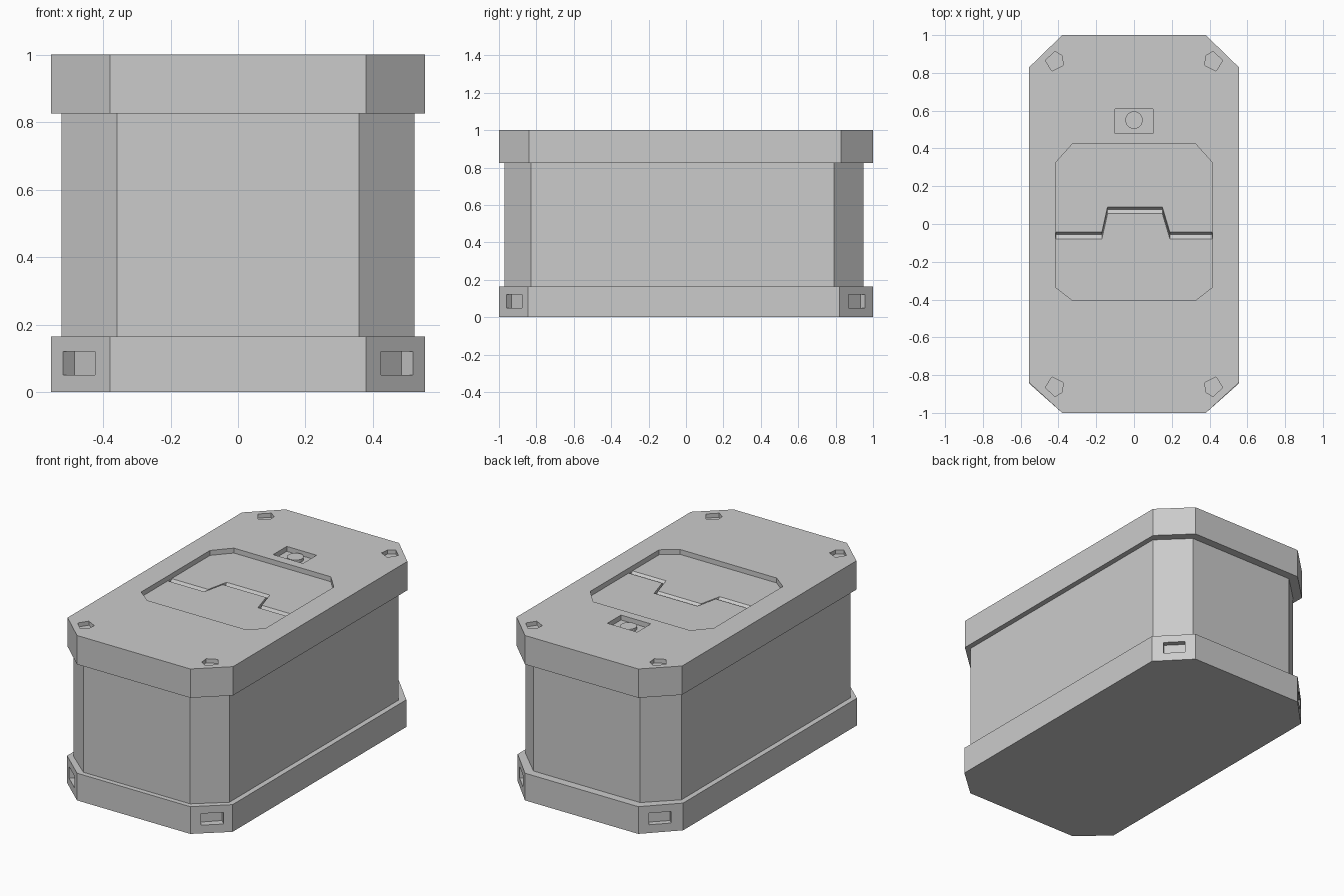
import bpy, bmesh, math
from mathutils import Matrix

if "Cube" in bpy.data.objects:
    bpy.data.objects.remove(bpy.data.objects["Cube"])


def octagon(x, y0, y1, cx, cy0, cy1):
    """Chamfered rectangle: half width, y limits, chamfer in x, chamfer in y at each end."""
    return [(-x + cx, y0), (x - cx, y0), (x, y0 + cy0), (x, y1 - cy1),
            (x - cx, y1), (-x + cx, y1), (-x, y1 - cy1), (-x, y0 + cy0)]


def add_mesh(name, bm):
    bmesh.ops.recalc_face_normals(bm, faces=bm.faces)
    mesh = bpy.data.meshes.new(name)
    bm.to_mesh(mesh)
    bm.free()
    obj = bpy.data.objects.new(name, mesh)
    bpy.context.collection.objects.link(obj)
    return obj


def prism(name, points, z0, z1):
    bm = bmesh.new()
    face = bm.faces.new([bm.verts.new((x, y, z0)) for x, y in points])
    top = bmesh.ops.extrude_face_region(bm, geom=[face])["geom"]
    bmesh.ops.translate(bm, vec=(0, 0, z1 - z0),
                        verts=[v for v in top if isinstance(v, bmesh.types.BMVert)])
    return add_mesh(name, bm)


def cut(target, cutter):
    cutter.hide_render = True
    mod = target.modifiers.new("cut", "BOOLEAN")
    mod.operation = "DIFFERENCE"
    mod.solver = "EXACT"
    mod.object = cutter
    bpy.context.view_layer.objects.active = target
    bpy.ops.object.modifier_apply(modifier=mod.name)
    bpy.data.objects.remove(cutter)


# Main shells
base = prism("base", octagon(0.555, -1, 1, 0.175, 0.155, 0.18), 0, 0.165)
body = prism("body", octagon(0.523, -0.97, 0.95, 0.165, 0.14, 0.16), 0.16, 0.83)
lid = prism("lid", octagon(0.555, -1, 1, 0.175, 0.16, 0.17), 0.825, 1)

# Lid recesses: large panel and latch pocket
cut(lid, prism("panel_cutter", octagon(0.415, -0.405, 0.425, 0.09, 0.07, 0.1), 0.97, 1.1))
cut(lid, prism("latch_cutter", [(-0.1, 0.48), (0.1, 0.48), (0.1, 0.61), (-0.1, 0.61)], 0.97, 1.1))

# Stepped seam across the panel, cut as a shallow V groove
seam = [(-0.414, -0.062), (-0.17, -0.062), (-0.14, 0.072),
        (0.15, 0.072), (0.19, -0.062), (0.414, -0.062)]
bm = bmesh.new()
rings = [[bm.verts.new((x, y + dy, z)) for dy, z in
          ((-0.02, 0.972), (0.02, 0.972), (0.006, 0.95))] for x, y in seam]
for a, b in zip(rings, rings[1:]):
    for i in range(3):
        j = (i + 1) % 3
        bm.faces.new((a[i], a[j], b[j], b[i]))
bm.faces.new(rings[0])
bm.faces.new(rings[-1])
cut(lid, add_mesh("seam_cutter", bm))

# Corner pockets in the lid and slots in the base chamfers
pocket = [(0.418, 0.915), (0.47, 0.865), (0.434, 0.81), (0.375, 0.84), (0.38, 0.89)]
for sx in (-1, 1):
    for sy in (-1, 1):
        cut(lid, prism("pocket_cutter", [(sx * x, sy * y) for x, y in pocket], 0.975, 1.1))
        bm = bmesh.new()
        bmesh.ops.create_cube(bm, size=1)
        turn = math.atan2(sy, sx)
        place = (Matrix.Translation((sx * 0.4675, sy * 0.915, 0.085))
                 @ Matrix.Rotation(turn, 4, "Z")
                 @ Matrix.Diagonal((0.075, 0.125, 0.07, 1)))
        bmesh.ops.transform(bm, matrix=place, verts=bm.verts)
        cut(base, add_mesh("slot_cutter", bm))

# Round latch button
bpy.ops.mesh.primitive_cylinder_add(vertices=24, radius=0.046, depth=0.02,
                                    location=(0, 0.55, 0.978))
bpy.context.object.name = "latch_button"
